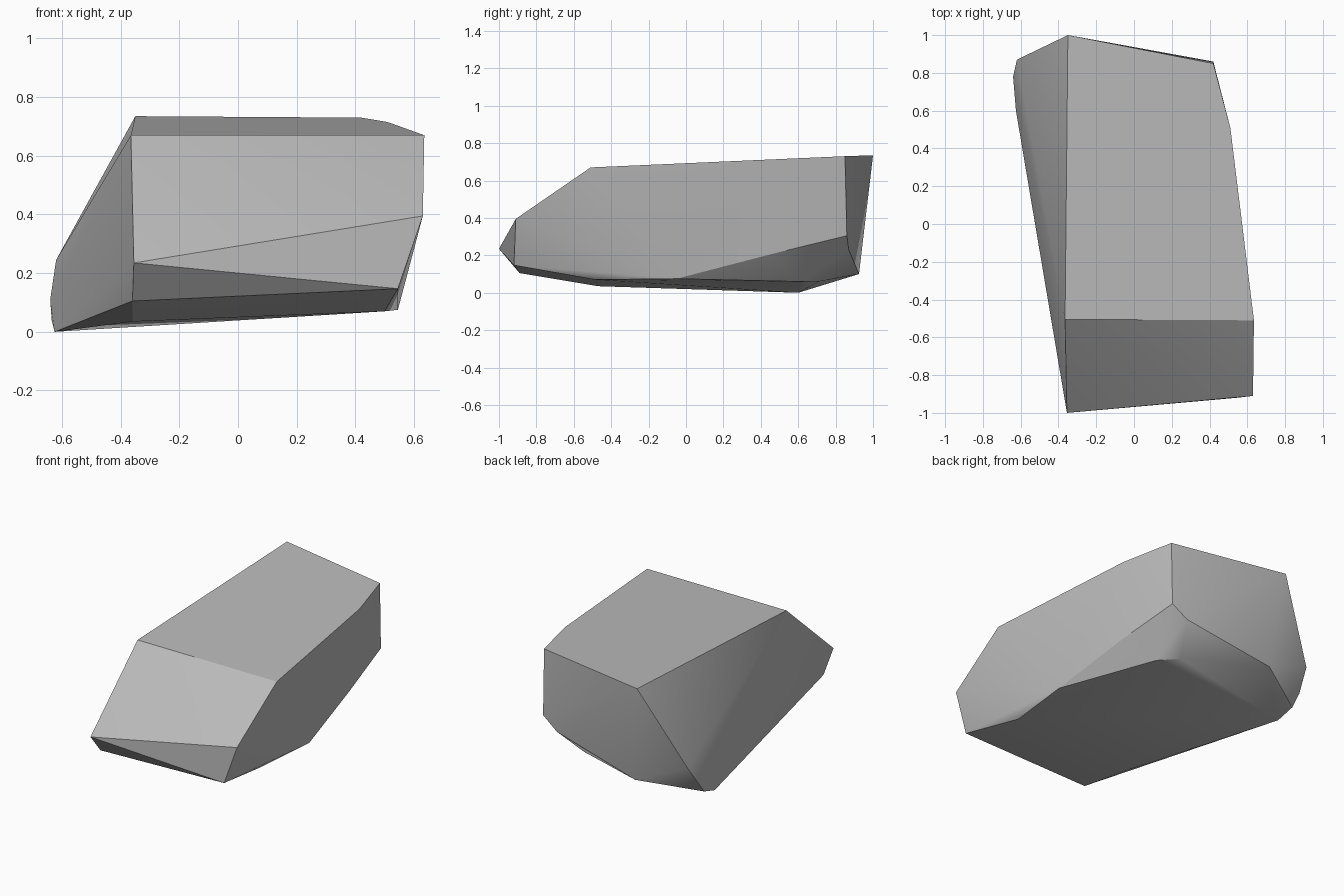
import bpy
import bmesh
import math

default_cube = bpy.data.objects.get("Cube")
if default_cube:
    bpy.data.objects.remove(default_cube, do_unlink=True)


def flat_material(name, colour):
    material = bpy.data.materials.new(name)
    material.use_nodes = True
    material.diffuse_color = colour
    shader = material.node_tree.nodes["Principled BSDF"]
    shader.inputs["Base Color"].default_value = colour
    return material


def faceted_boulder(name, corner_groups, material):
    """Wrap corner points in a tight convex skin, merging coplanar facets."""
    bm = bmesh.new()
    for group in corner_groups.values():
        for corner in group:
            bm.verts.new(corner)
    result = bmesh.ops.convex_hull(bm, input=bm.verts[:])
    unused = {v for v in result["geom_interior"] + result["geom_unused"]
              if isinstance(v, bmesh.types.BMVert) and not v.link_faces}
    bmesh.ops.delete(bm, geom=list(unused), context="VERTS")
    bmesh.ops.dissolve_limit(bm, angle_limit=math.radians(2),
                             verts=bm.verts[:], edges=bm.edges[:])
    bmesh.ops.recalc_face_normals(bm, faces=bm.faces[:])
    mesh = bpy.data.meshes.new(name)
    bm.to_mesh(mesh)
    bm.free()
    mesh.materials.append(material)
    boulder = bpy.data.objects.new(name, mesh)
    bpy.context.collection.objects.link(boulder)
    return boulder


# Corners of the stone, grouped by the region they bound
corners = {
    "flat_top": [(-.35, 1, .735), (.42, .85, .73), (.51, .51, .715),
                 (.635, -.51, .67), (-.365, -.505, .67)],
    "front_nose": [(-.355, -1, .235), (.63, -.91, .395),
                   (.545, -.92, .147), (-.36, -.89, .105)],
    "underside": [(.5, -.485, .07), (-.36, -.47, .035), (.545, -.05, .075),
                  (.33, .6, .06), (.23, .71, .06), (-.625, .6, 0)],
    "left_bulge": [(-.62, .87, .245), (-.64, .78, .11), (-.635, .72, .04)],
    "back_chamfer": [(.42, .86, .305), (.485, .45, .205),
                     (.315, .87, .23), (-.285, .925, .1)],
}

stone_grey = flat_material("stone grey", (.5, .5, .5, 1))
boulder = faceted_boulder("boulder", corners, stone_grey)

# Soft shading across shallow facets, crisp along the main ridges
bpy.ops.object.select_all(action="DESELECT")
boulder.select_set(True)
bpy.context.view_layer.objects.active = boulder
bpy.ops.object.shade_smooth_by_angle(angle=math.radians(30))
